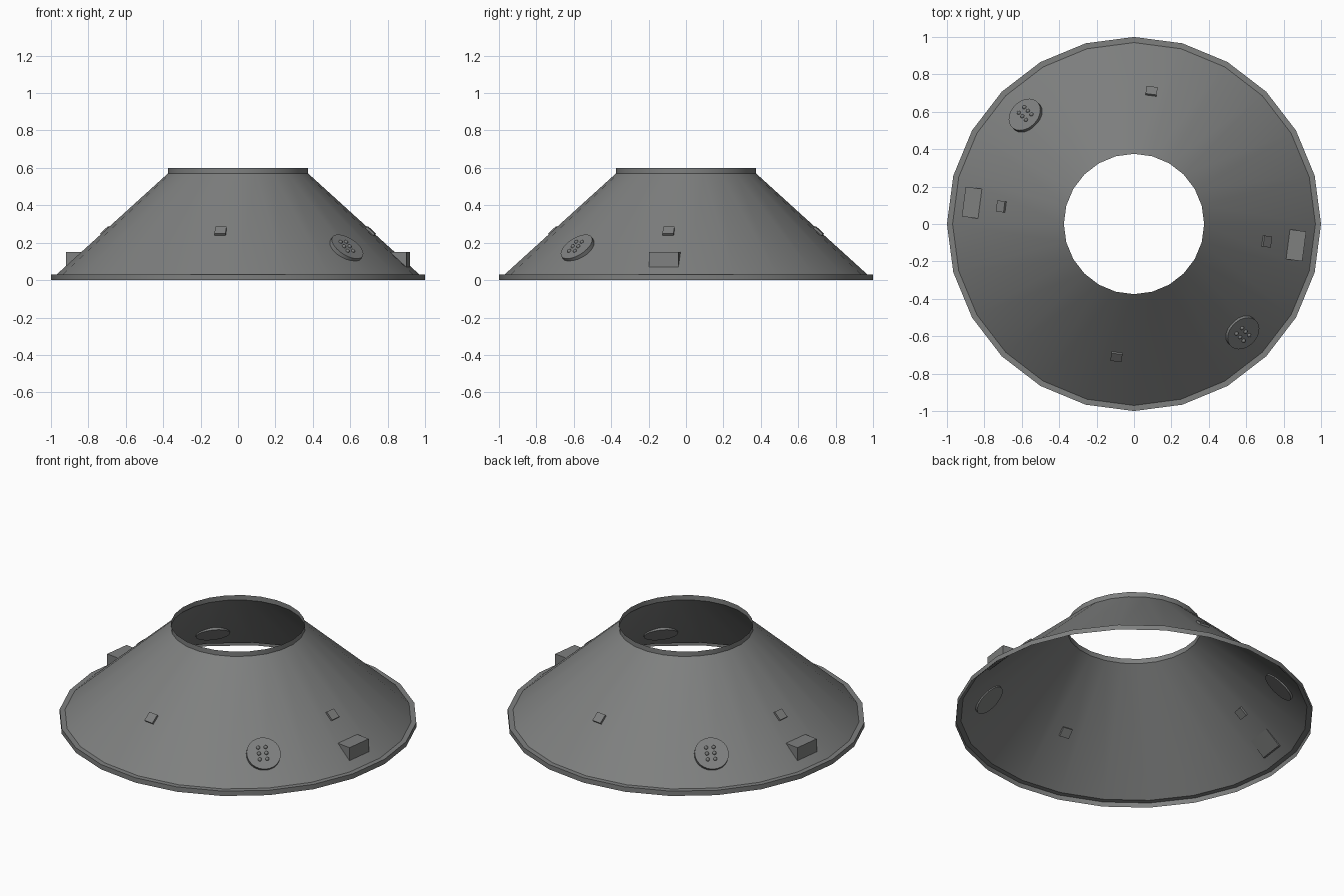
import bpy, bmesh, math
from mathutils import Matrix, Vector

if "Cube" in bpy.data.objects:
    bpy.data.objects.remove(bpy.data.objects["Cube"])

grey = bpy.data.materials.new("hull grey")
grey.diffuse_color = (0.21, 0.215, 0.213, 1)
grey.use_nodes = True
grey.node_tree.nodes["Principled BSDF"].inputs["Base Color"].default_value = grey.diffuse_color

SIDES = 24
PROFILE = [(1.0, 0.0), (1.0, 0.03), (0.97, 0.03), (0.375, 0.57), (0.375, 0.6)]
SLOPE = math.atan2(0.54, 0.595)   # steepness of the cone wall


def finish(name, bm, matrix=Matrix()):
    mesh = bpy.data.meshes.new(name)
    bm.to_mesh(mesh)
    bm.free()
    mesh.transform(matrix)
    mesh.materials.append(grey)
    ob = bpy.data.objects.new(name, mesh)
    bpy.context.collection.objects.link(ob)
    bpy.context.view_layer.objects.active = ob
    bpy.ops.object.select_all(action='DESELECT')
    ob.select_set(True)
    bpy.ops.object.shade_smooth_by_angle(angle=math.radians(30))
    return ob


def on_wall(azimuth, z):
    """Frame on the cone wall: x along the wall, y up the slope, z outward."""
    a = math.radians(azimuth)
    face = math.radians((math.floor(azimuth / 15) + 0.5) * 15)
    r = 0.97 - (z - 0.03) * 0.595 / 0.54
    r *= math.cos(math.pi / SIDES) / math.cos(a - face)
    out = Vector((math.cos(a), math.sin(a), 0))
    t = Vector((-math.sin(a), math.cos(a), 0))
    up = -out * math.cos(SLOPE) + Vector((0, 0, math.sin(SLOPE)))
    n = t.cross(up)
    m = Matrix((t, up, n)).transposed().to_4x4()
    m.translation = out * r + Vector((0, 0, z))
    return m


# Open cone shell with base flange and top collar
bm = bmesh.new()
rings = [[bm.verts.new((r * math.cos(2 * math.pi * i / SIDES),
                        r * math.sin(2 * math.pi * i / SIDES), z))
          for i in range(SIDES)] for r, z in PROFILE]
for lo, hi in zip(rings, rings[1:]):
    for i in range(SIDES):
        j = (i + 1) % SIDES
        bm.faces.new((lo[i], lo[j], hi[j], hi[i]))
finish("cone_shell", bm)

# Small square tiles at four sides
for k in range(4):
    bm = bmesh.new()
    bmesh.ops.create_cube(bm, size=1, matrix=Matrix.Diagonal((0.06, 0.056, 0.024, 1)))
    finish(f"tile_{k}", bm, on_wall(-7.5 + 90 * k, 0.258))

# Round hatches with six rivets, front right and back left
for k, az in enumerate((-45, 135)):
    frame = on_wall(az, 0.168)
    bm = bmesh.new()
    bmesh.ops.create_cone(bm, cap_ends=True, segments=32, radius1=0.096,
                          radius2=0.096, depth=0.03)
    finish(f"hatch_{k}", bm, frame)
    bm = bmesh.new()
    for cx in (-0.021, 0.021):
        for cy in (-0.036, 0.0, 0.036):
            bmesh.ops.create_uvsphere(bm, u_segments=12, v_segments=8, radius=0.011,
                                      matrix=Matrix.Translation((cx - 0.006, cy, 0.016)))
    finish(f"hatch_rivets_{k}", bm, frame)

# Wedge boxes on the right and left
for k, az in enumerate((-7.5, 172.5)):
    bm = bmesh.new()
    ends = [[bm.verts.new((r, y, z)) for r, z in
             ((0.918, 0.15), (0.826, 0.15), (0.908, 0.068), (0.918, 0.068))]
            for y in (-0.08, 0.08)]
    bm.faces.new(ends[0])
    bm.faces.new(ends[1][::-1])
    for i in range(4):
        j = (i + 1) % 4
        bm.faces.new((ends[0][j], ends[0][i], ends[1][i], ends[1][j]))
    bmesh.ops.recalc_face_normals(bm, faces=bm.faces)
    finish(f"wedge_box_{k}", bm, Matrix.Rotation(math.radians(az), 4, 'Z'))
